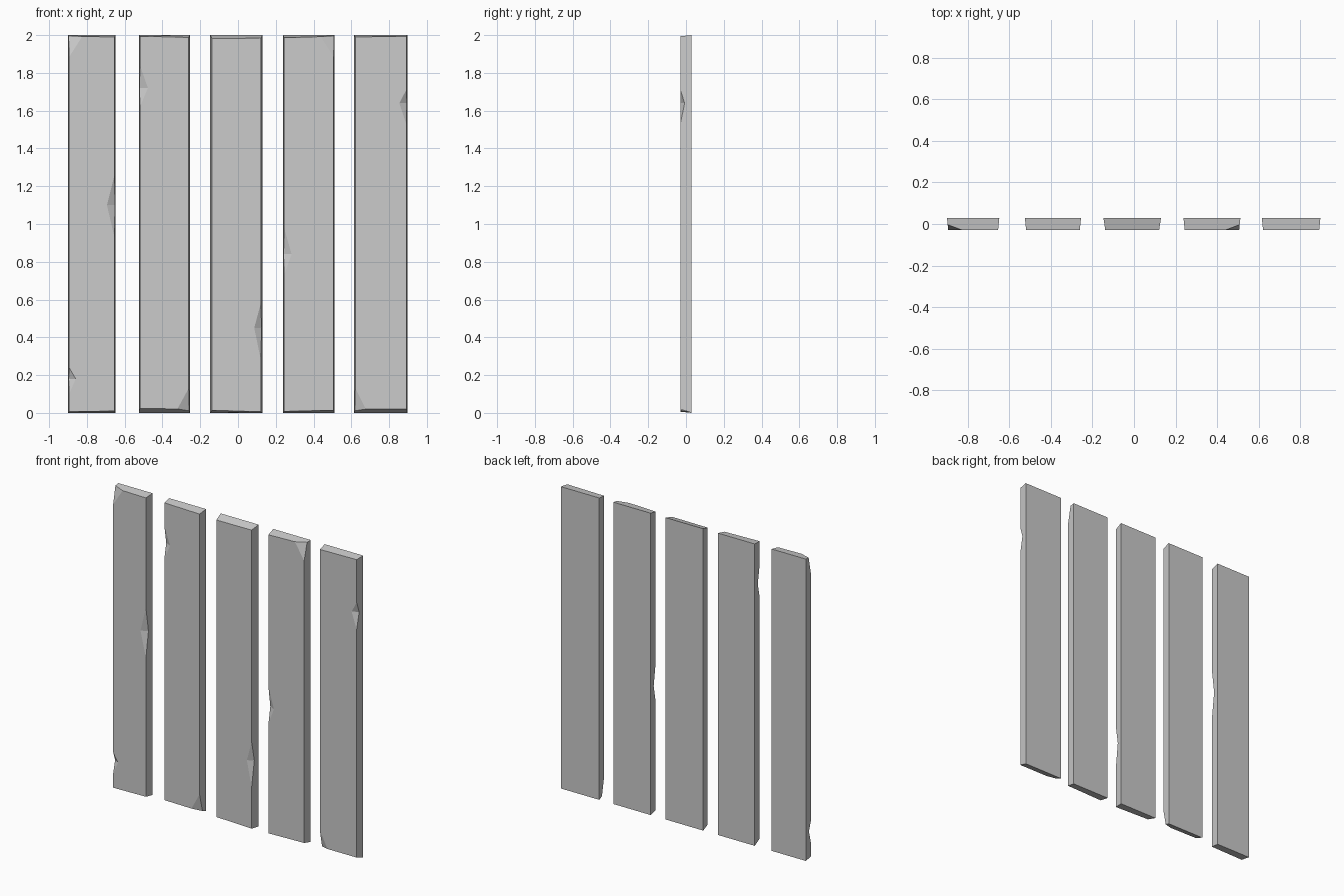
import bpy, bmesh
from mathutils import Vector

if "Cube" in bpy.data.objects:
    bpy.data.objects.remove(bpy.data.objects["Cube"])

BACK, FRONT = 0.03, -0.03

# x range, side inset of the front face, front bottom z (left, right), front top drop (left, right)
# chips: side, z low, z high, z deepest, width;  corners: side, is top, width, height
PLANKS = [
    (-0.90, -0.648, 0.006, (0.006, 0.010), (0.006, 0.010),
     [(1, 0.93, 1.26, 1.10, 0.04), (-1, 0.10, 0.24, 0.18, 0.035)], [(-1, 1, 0.07, 0.11)]),
    (-0.525, -0.255, 0.006, (0.024, 0.020), (0.006, 0.012),
     [(-1, 1.62, 1.84, 1.72, 0.042)], [(1, 0, 0.06, 0.11)]),
    (-0.147, 0.130, 0.009, (0.014, 0.006), (0.018, 0.016),
     [(1, 0.28, 0.58, 0.45, 0.035)], []),
    (0.238, 0.512, 0.006, (0.008, 0.014), (0.014, 0.006),
     [(-1, 0.73, 0.98, 0.84, 0.04)], [(1, 1, 0.07, 0.11)]),
    (0.615, 0.897, 0.006, (0.020, 0.020), (0.010, 0.006),
     [(1, 1.53, 1.71, 1.64, 0.037)], [(-1, 0, 0.055, 0.11)]),
]


def add_object(name, bm):
    bmesh.ops.recalc_face_normals(bm, faces=bm.faces[:])
    mesh = bpy.data.meshes.new(name)
    bm.to_mesh(mesh)
    bm.free()
    obj = bpy.data.objects.new(name, mesh)
    bpy.context.collection.objects.link(obj)
    return obj


def cut_corner(bm, corner, along_x, along_z, along_y):
    # slice one front corner off with a plane through three points
    normal = (along_x - corner).cross(along_z - corner)
    normal = (along_x - along_y).cross(along_z - along_y).normalized()
    if normal.dot(corner - along_y) < 0:
        normal = -normal
    bmesh.ops.bisect_plane(bm, geom=bm.verts[:] + bm.edges[:] + bm.faces[:],
                           plane_co=along_y, plane_no=normal, clear_outer=True)
    bmesh.ops.holes_fill(bm, edges=[e for e in bm.edges if e.is_boundary])


def chip_cutter(name, points):
    # wedge enlarged about its inner crease so it passes clear of the plank surface
    centre = (points[2] + points[3]) / 2
    bm = bmesh.new()
    verts = [bm.verts.new(centre + (p - centre) * 2) for p in points]
    for tri in ((0, 1, 2), (0, 1, 3), (0, 2, 3), (1, 2, 3)):
        bm.faces.new([verts[i] for i in tri])
    obj = add_object(name, bm)
    obj.hide_render = True
    return obj


for n, (x0, x1, inset, low, drop, chips, corners) in enumerate(PLANKS, 1):
    # tapered plank body
    bm = bmesh.new()
    bmesh.ops.create_cube(bm, size=2)
    for v in bm.verts:
        right, top, front = v.co.x > 0, v.co.z > 0, v.co.y < 0
        x, z = (x1 if right else x0), (2.0 if top else 0.0)
        if front:
            x += -inset if right else inset
            z += -drop[right] if top else low[right]
        v.co = (x, FRONT if front else BACK, z)

    # broken corners
    for side, top, w, h in corners:
        xb = x1 if side > 0 else x0
        xf = xb - side * inset
        i = int(side > 0)
        zb = 2.0 if top else 0.0
        zf = 2 - drop[i] if top else low[i]
        corner = Vector((xf, FRONT, zf))
        cut_corner(bm, corner, corner - Vector((side * w, 0, 0)),
                   corner + Vector((0, 0, -h if top else h)),
                   corner.lerp(Vector((xb, BACK, zb)), 0.45))
    plank = add_object(f"plank_{n}", bm)

    # wedge chips along the front edges
    for side, lo, hi, mid, w in chips:
        xb = x1 if side > 0 else x0
        xf = xb - side * inset
        cutter = chip_cutter("chip_cutter", [
            Vector((xf, FRONT, lo)), Vector((xf, FRONT, hi)),
            Vector((xf - side * w, FRONT, mid)),
            Vector((xf + side * inset * 0.38, FRONT + 0.023, mid))])
        mod = plank.modifiers.new("chip", 'BOOLEAN')
        mod.operation = 'DIFFERENCE'
        mod.solver = 'EXACT'
        mod.object = cutter
        bpy.context.view_layer.objects.active = plank
        bpy.ops.object.modifier_apply(modifier=mod.name)
        bpy.data.objects.remove(cutter)
